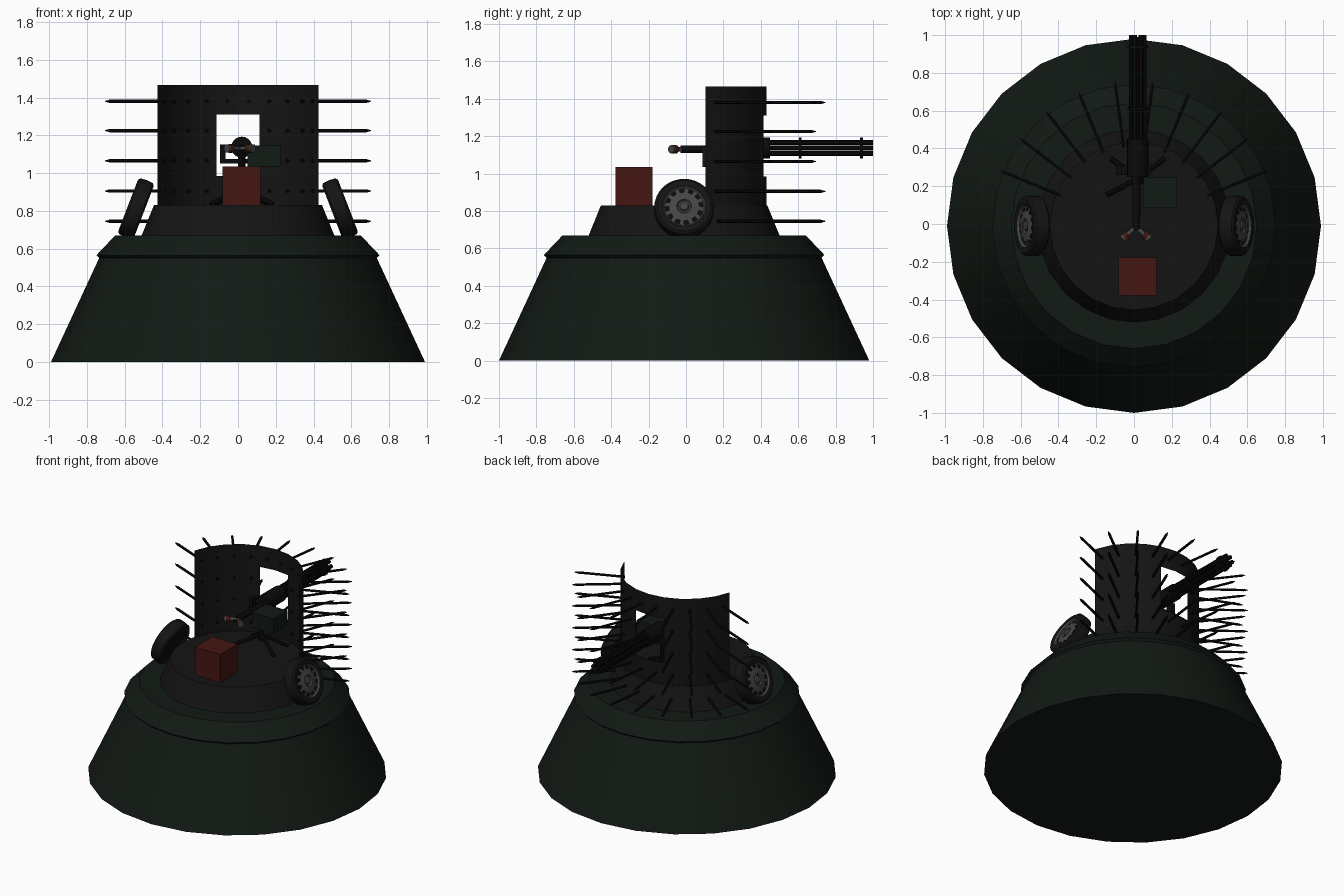
import bpy, bmesh
from math import sin, cos, pi, radians
from mathutils import Matrix, Vector

if "Cube" in bpy.data.objects:
    bpy.data.objects.remove(bpy.data.objects["Cube"])

CY = -0.01          # y of the turret axis
GX, GZ = 0.02, 1.137  # gun axis


def material(name, rgb):
    m = bpy.data.materials.new(name)
    m.diffuse_color = (*rgb, 1)
    m.use_nodes = True
    m.node_tree.nodes["Principled BSDF"].inputs["Base Color"].default_value = m.diffuse_color
    return m


GREEN = material("dark_green", (0.006, 0.010, 0.007))
BLACK = material("black", (0.007, 0.007, 0.007))
IRON = material("iron", (0.003, 0.003, 0.003))
RED = material("red", (0.06, 0.008, 0.006))
RIM = material("rim_grey", (0.06, 0.06, 0.06))


def finish(name, bm, mat, matrix=Matrix(), normals=True):
    bm.transform(matrix)
    if normals:
        bmesh.ops.recalc_face_normals(bm, faces=bm.faces)
    me = bpy.data.meshes.new(name)
    bm.to_mesh(me)
    bm.free()
    me.materials.append(mat)
    ob = bpy.data.objects.new(name, me)
    bpy.context.collection.objects.link(ob)
    bpy.ops.object.select_all(action='DESELECT')
    ob.select_set(True)
    bpy.context.view_layer.objects.active = ob
    bpy.ops.object.shade_smooth_by_angle(angle=radians(30))
    return ob


def lathe(name, profile, n, mat, matrix=Matrix(), closed=False, skip=lambda i, j: False):
    """Revolve (radius, z) points about z; skip drops chosen faces."""
    bm = bmesh.new()
    rings = []
    for r, z in profile:
        if r == 0:
            rings.append([bm.verts.new((0, 0, z))] * n)
        else:
            rings.append([bm.verts.new((r * cos(2 * pi * j / n), r * sin(2 * pi * j / n), z))
                          for j in range(n)])
    pairs = list(zip(rings, rings[1:] + rings[:1]))
    for i, (a, b) in enumerate(pairs if closed else pairs[:-1]):
        for j in range(n):
            if not skip(i, j):
                k = (j + 1) % n
                bm.faces.new(list(dict.fromkeys((a[j], a[k], b[k], b[j]))))
    return finish(name, bm, mat, matrix)


def tubes(name, segments, n, mat):
    """Straight tubes given as (start, end, start radius, end radius)."""
    bm = bmesh.new()
    for p, q, r1, r2 in segments:
        p, q = Vector(p), Vector(q)
        d = q - p
        m = Matrix.Translation((p + q) / 2) @ d.to_track_quat('Z', 'Y').to_matrix().to_4x4()
        bmesh.ops.create_cone(bm, cap_ends=True, segments=n, radius1=r1, radius2=r2,
                              depth=d.length, matrix=m)
    return finish(name, bm, mat)


def box(name, lo, hi, mat):
    lo, hi = Vector(lo), Vector(hi)
    bm = bmesh.new()
    bmesh.ops.create_cube(bm, size=1)
    return finish(name, bm, mat, Matrix.Translation((lo + hi) / 2) @ Matrix.Diagonal((*(hi - lo), 1)))


# Tapered base with a small lip, and the turret on top
axis = Matrix.Translation((0, CY, 0))
lathe("base", [(0, 0), (0.99, 0), (0.735, 0.55), (0.75, 0.565), (0.65, 0.67), (0, 0.67)], 24, GREEN, axis)
lathe("turret", [(0.51, 0.67), (0.445, 0.83), (0, 0.83)], 24, BLACK, axis)

# Curved shield: ten facets of the turret circle, two of them open as a window
bm = bmesh.new()
levels = [0.83, 0.985, 1.31, 1.465]
grid = [[bm.verts.new((0.44 * cos(radians(15 * a)), CY + 0.44 * sin(radians(15 * a)), z))
         for a in range(1, 12)] for z in levels]
for i in range(3):
    for j in range(10):
        if not (i == 1 and j in (4, 5)):
            bm.faces.new((grid[i][j], grid[i][j + 1], grid[i + 1][j + 1], grid[i + 1][j]))
finish("shield", bm, BLACK, normals=False)

# Rows of spikes at the facet centres, none in the window
spikes = []
for z in (0.745, 0.905, 1.065, 1.225, 1.38):
    for j in range(10):
        if z in (1.065, 1.225) and j in (4, 5):
            continue
        a = radians(22.5 + 15 * j)
        at = lambda r: (r * cos(a), CY + r * sin(a), z)
        spikes += [(at(0.42), at(0.735), 0.009, 0.009), (at(0.735), at(0.762), 0.009, 0.002)]
tubes("shield_spikes", spikes, 6, IRON)

# Leaning wheels, mirrored
for side, s in (("right", 1), ("left", -1)):
    m = (Matrix.Diagonal((s, 1, 1, 1)) @ Matrix.Translation((0.54, CY, 0.812))
         @ Matrix.Rotation(radians(69), 4, 'Y'))
    lathe(side + "_tire", [(0.115, -0.042), (0.145, -0.045), (0.158, -0.035), (0.161, 0), (0.158, 0.035),
                           (0.145, 0.045), (0.115, 0.042), (0.112, 0)], 32, BLACK, m, closed=True)
    lathe(side + "_rim", [(0.117, 0.043), (0.108, 0.03), (0.102, 0.028), (0.082, 0.034), (0.04, 0.04),
                          (0.034, 0.03), (0.026, 0.03), (0.022, 0.042), (0, 0.044)], 24, RIM, m,
          skip=lambda i, j: i == 2 and j % 2 == 0)
    lathe(side + "_wheel_back", [(0, -0.03), (0.114, -0.03), (0.114, 0.01), (0, 0.01)], 24, IRON, m)

# Red crate
box("crate", (-0.082, -0.378, 0.83), (0.12, -0.178, 1.035), RED)

# Gun: six barrels held by rings, body, and a rear bar
barrels = []
for k in range(6):
    a = k * pi / 3
    x, z = GX + 0.034 * cos(a), GZ + 0.034 * sin(a)
    barrels.append(((x, 0.42, z), (x, 1.0, z), 0.014, 0.014))
tubes("gun_barrels", barrels, 10, IRON)
g = lambda y, x=GX, z=GZ: (x, y, z)
tubes("barrel_rings", [(g(0.605), g(0.618), 0.055, 0.055), (g(0.93), g(0.945), 0.055, 0.055),
                       (g(0.4), g(0.99), 0.013, 0.013)], 16, IRON)
tubes("gun_body", [(g(0.25), g(0.45), 0.056, 0.056)], 20, IRON)
tubes("gun_rear_bar", [(g(-0.03, 0.012, 1.13), g(0.27, 0.015, 1.13), 0.02, 0.022)], 12, IRON)

# V-shaped hand grips with red bands and grey ends
for side, s in (("right", 1), ("left", -1)):
    p, q = Vector((0.01, -0.015, 1.13)), Vector((0.01 + s * 0.07, -0.08, 1.13))
    at = lambda t: p.lerp(q, t)
    tubes(side + "_grip", [(at(0), at(0.6), 0.012, 0.012), (at(0.85), at(1), 0.022, 0.022)], 12, RIM)
    tubes(side + "_grip_band", [(at(0.6), at(0.85), 0.023, 0.023)], 12, RED)

# Ammunition box beside the gun
box("ammo_box", (0.05, 0.088, 1.035), (0.225, 0.25, 1.145), GREEN)

# Gun stand: post, yoke and splayed legs
hub = (GX, 0.24, 0.92)
stand = [((GX, 0.24, 0.88), (GX, 0.24, 1.11), 0.02, 0.02)]
for a in (45, 135, 215, 325):
    foot = (GX + 0.2 * cos(radians(a)), 0.24 + 0.15 * sin(radians(a)), 0.835)
    stand.append((hub, foot, 0.014, 0.014))
tubes("gun_stand", stand, 8, IRON)
box("yoke_base", (-0.09, 0.26, 1.05), (0.08, 0.31, 1.075), IRON)
for side, x in (("left", -0.095), ("right", 0.06)):
    box(side + "_yoke_arm", (x, 0.26, 1.05), (x + 0.03, 0.31, 1.15), IRON)
